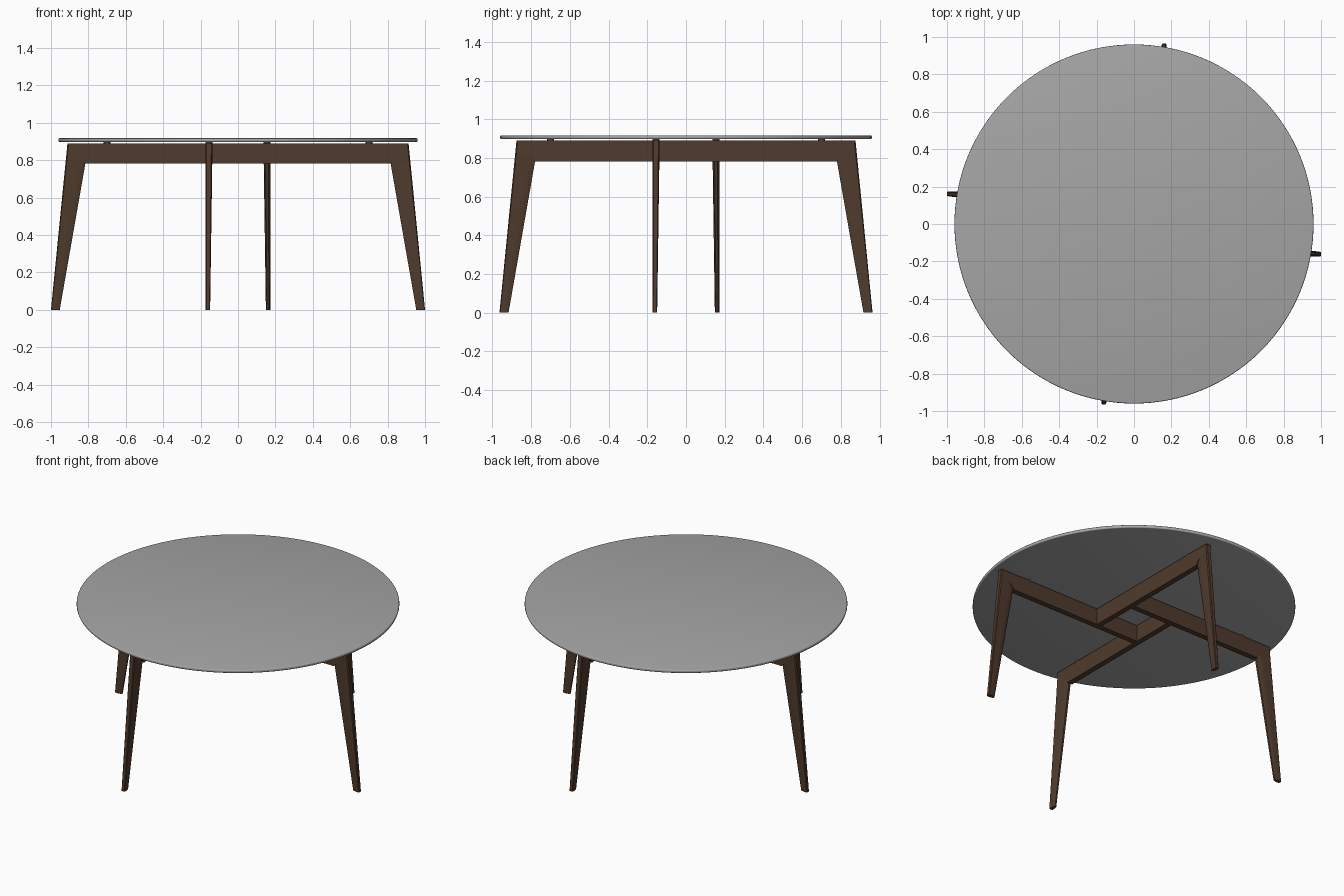
import bpy, bmesh, math
from mathutils import Matrix, Vector

cube = bpy.data.objects.get("Cube")
if cube:
    bpy.data.objects.remove(cube, do_unlink=True)


def material(name, rgb):
    m = bpy.data.materials.new(name)
    m.use_nodes = True
    m.diffuse_color = (*rgb, 1)
    m.node_tree.nodes["Principled BSDF"].inputs["Base Color"].default_value = (*rgb, 1)
    return m


wood = material("dark_walnut", (0.08, 0.044, 0.026))
glass = material("grey_glass", (0.38, 0.38, 0.38))

BEAM_LOW, BEAM_TOP = 0.782, 0.889
OFFSET, HALF = 0.155, 0.018      # beam distance from the centre line, half thickness


def finish(name, bm, mat, angle=30):
    bmesh.ops.recalc_face_normals(bm, faces=bm.faces)
    mesh = bpy.data.meshes.new(name)
    bm.to_mesh(mesh)
    bm.free()
    mesh.materials.append(mat)
    obj = bpy.data.objects.new(name, mesh)
    bpy.context.collection.objects.link(obj)
    bpy.ops.object.select_all(action='DESELECT')
    obj.select_set(True)
    bpy.context.view_layer.objects.active = obj
    bpy.ops.object.shade_smooth_by_angle(angle=math.radians(angle))
    return obj


def loft(bm, rings):
    """Skin closed rings of equal length and cap both ends."""
    loops = [[bm.verts.new(p) for p in ring] for ring in rings]
    n = len(loops[0])
    for a, b in zip(loops, loops[1:]):
        for i in range(n):
            j = (i + 1) % n
            bm.faces.new((a[i], a[j], b[j], b[i]))
    bm.faces.new(loops[0])
    bm.faces.new(loops[-1])


def leg_ring(outer, inner, centre, half, nose):
    """Section from outer to inner edge, with a tapered, rounded inner nose."""
    side = [(0, 0.7), (0.06, 1), (1 - nose, 1), (1 - nose * 0.35, 0.75), (1, 0.4)]
    outline = side + [(s, -t) for s, t in reversed(side)]
    pts = []
    for s, t in outline:
        p = Vector(outer).lerp(Vector(inner), s)
        pts.append((p.x, -(centre + t * half), p.y))
    return pts


def beam_ring(low, high):
    return [(u, -(OFFSET + s * HALF), z)
            for (u, z), s in ((low, 1), (high, 1), (high, -1), (low, -1))]


# Four arms in a pinwheel, each a beam, a leg and a spacer
for k, side in enumerate(("left", "back", "right", "front")):
    turn = Matrix.Rotation(k * math.pi / 2, 4, 'Z')
    shift = -0.036 * (k % 2)
    shoulder, crook = (0.912 + shift, BEAM_TOP), (0.816 + shift, BEAM_LOW)

    bm = bmesh.new()
    end = HALF - OFFSET
    loft(bm, [beam_ring(crook, shoulder), beam_ring((end, BEAM_LOW), (end, BEAM_TOP))])
    bm.transform(turn)
    finish(side + "_beam", bm, wood)

    bm = bmesh.new()
    loft(bm, [leg_ring((1 + shift, 0), (0.953 + shift, 0), 0.161, 0.012, 0.55),
              leg_ring(shoulder, crook, OFFSET, HALF, 0.37)])
    bm.transform(turn)
    finish(side + "_leg", bm, wood)

    bm = bmesh.new()
    bmesh.ops.create_cone(bm, cap_ends=True, segments=24, radius1=HALF, radius2=HALF, depth=0.014,
                          matrix=turn @ Matrix.Translation((0.7, -OFFSET, 0.892)))
    finish(side + "_spacer", bm, wood)

# Round top with a softened rim
bm = bmesh.new()
bmesh.ops.create_cone(bm, cap_ends=True, segments=128, radius1=0.96, radius2=0.96, depth=0.02,
                      matrix=Matrix.Translation((0, 0, 0.907)))
rim = [e for e in bm.edges if abs(e.verts[0].co.z - e.verts[1].co.z) < 0.001]
bmesh.ops.bevel(bm, geom=rim, offset=0.006, segments=3, profile=0.5, affect='EDGES')
finish("table_top", bm, glass, 40)
